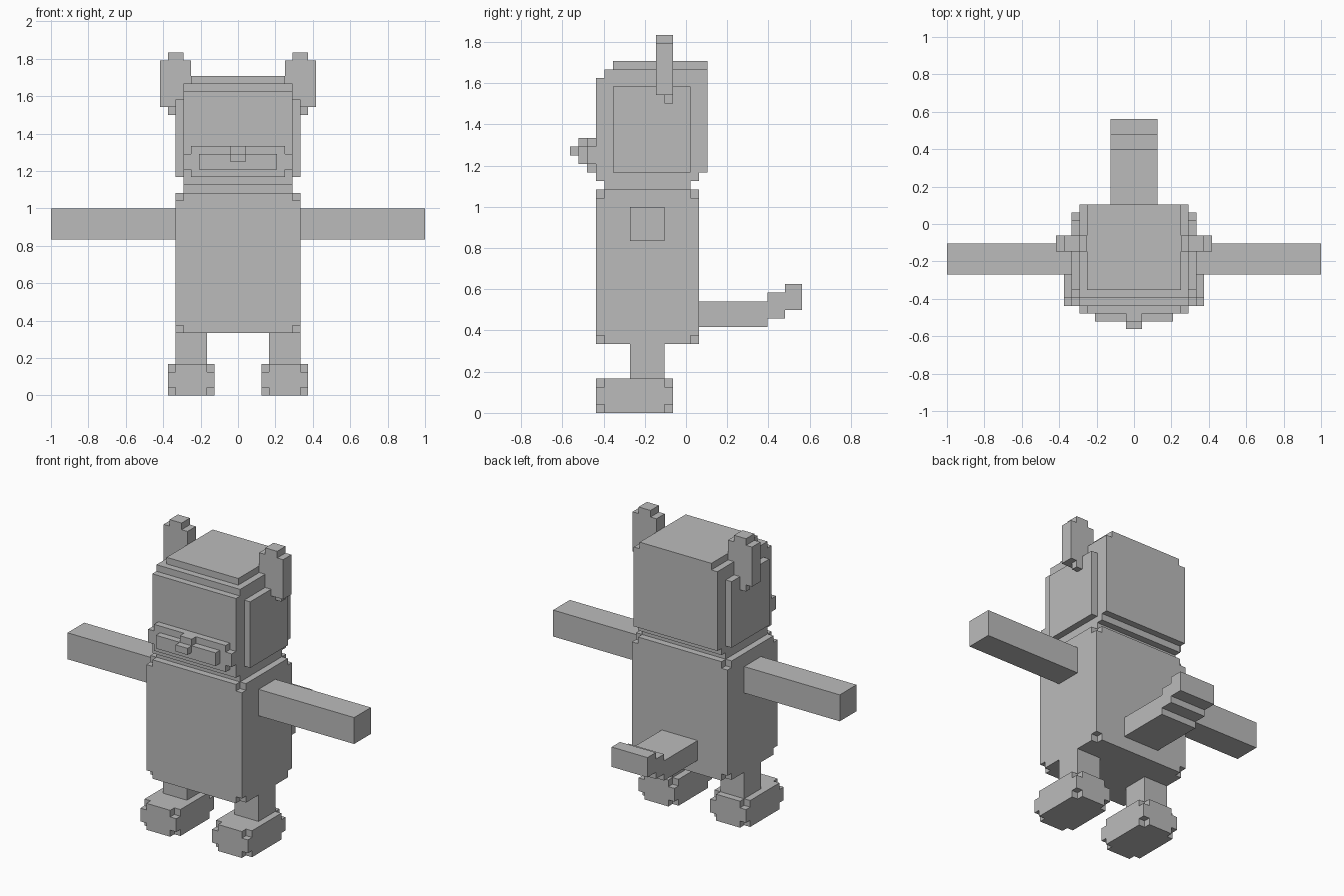
import bpy, bmesh
from itertools import product
from mathutils import Vector

if "Cube" in bpy.data.objects:
    bpy.data.objects.remove(bpy.data.objects["Cube"])

U = 1 / 24            # edge of one block
Y0 = 13.5             # blocks from the nose tip to the centre

grey = bpy.data.materials.new("grey")
grey.diffuse_color = (0.5, 0.5, 0.5, 1)
grey.use_nodes = True
grey.node_tree.nodes["Principled BSDF"].inputs["Base Color"].default_value = grey.diffuse_color


def blocks(name, boxes):
    """One clean shell around the union of boxes (x0, x1, y0, y1, z0, z1), in blocks."""
    cuts = [sorted({b[2 * a + s] for b in boxes for s in (0, 1)}) for a in range(3)]

    def filled(i):
        if any(k < 0 or k >= len(c) - 1 for k, c in zip(i, cuts)):
            return False
        mid = [(c[k] + c[k + 1]) / 2 for k, c in zip(i, cuts)]
        return any(all(b[2 * a] < mid[a] < b[2 * a + 1] for a in range(3)) for b in boxes)

    bm = bmesh.new()
    for i in product(*(range(len(c) - 1) for c in cuts)):
        if not filled(i):
            continue
        for a, s in product(range(3), (0, 1)):
            n = list(i)
            n[a] += 2 * s - 1
            if filled(n):
                continue
            p, q = (a + 1) % 3, (a + 2) % 3
            ring = [(0, 0), (1, 0), (1, 1), (0, 1)]
            verts = []
            for dp, dq in (ring if s else ring[::-1]):
                k = list(i)
                k[a] += s
                k[p] += dp
                k[q] += dq
                x, y, z = (cuts[t][k[t]] for t in range(3))
                verts.append(bm.verts.new(Vector((x, y - Y0, z)) * U))
            bm.faces.new(verts)
    bmesh.ops.remove_doubles(bm, verts=bm.verts[:], dist=1e-4)
    bmesh.ops.dissolve_limit(bm, angle_limit=0.01, verts=bm.verts[:], edges=bm.edges[:])
    me = bpy.data.meshes.new(name)
    bm.to_mesh(me)
    bm.free()
    me.materials.append(grey)
    ob = bpy.data.objects.new(name, me)
    bpy.context.collection.objects.link(ob)
    return ob


def notched(x0, x1, y0, y1, z0, z1):
    """Box with its eight corner blocks missing."""
    return [(x0 + 1, x1 - 1, y0, y1, z0, z1),
            (x0, x1, y0 + 1, y1 - 1, z0, z1),
            (x0, x1, y0, y1, z0 + 1, z1 - 1)]


def pair(name, boxes):
    """Left and right copies mirrored in x."""
    blocks(name + "_right", boxes)
    blocks(name + "_left", [(-b[1], -b[0], *b[2:]) for b in boxes])


# torso and limbs
blocks("body", notched(-8, 8, 3, 15, 8, 26))
pair("arm", [(8, 24, 7, 11, 20, 24)])
pair("leg", [(4, 8, 7, 11, 4, 8)])
pair("foot", notched(3, 9, 3, 12, 0, 4))

# tail stepping upwards
blocks("tail", [(-3, 3, 15, 23, 10, 13),
                (-3, 3, 23, 25, 11, 14),
                (-3, 3, 25, 27, 12, 15)])

# neck, skull, stepped crown and cheek plates
blocks("head", [(-7, 7, 4, 14, 26, 27),
                (-7, 7, 3, 15, 27, 28),
                (-7, 7, 3, 16, 28, 39),
                (-7, 7, 4, 16, 39, 40),
                (-6, 6, 5, 16, 40, 41),
                (-8, 8, 5, 14, 28, 38)])

# ears with a narrow tip and a small lobe
pair("ear", [(6, 10, 10, 12, 37, 43),
             (7, 9, 10, 12, 43, 44),
             (8, 9, 11, 12, 36, 37)])

# muzzle and nose
blocks("muzzle", [(-6, 6, 2, 3, 28, 32),
                  (-7, 7, 2, 3, 29, 31),
                  (-5, 5, 1, 2, 29, 31)])
blocks("nose", [(-1, 1, 1, 2, 30, 32),
                (-1, 1, 0, 1, 30, 31)])
